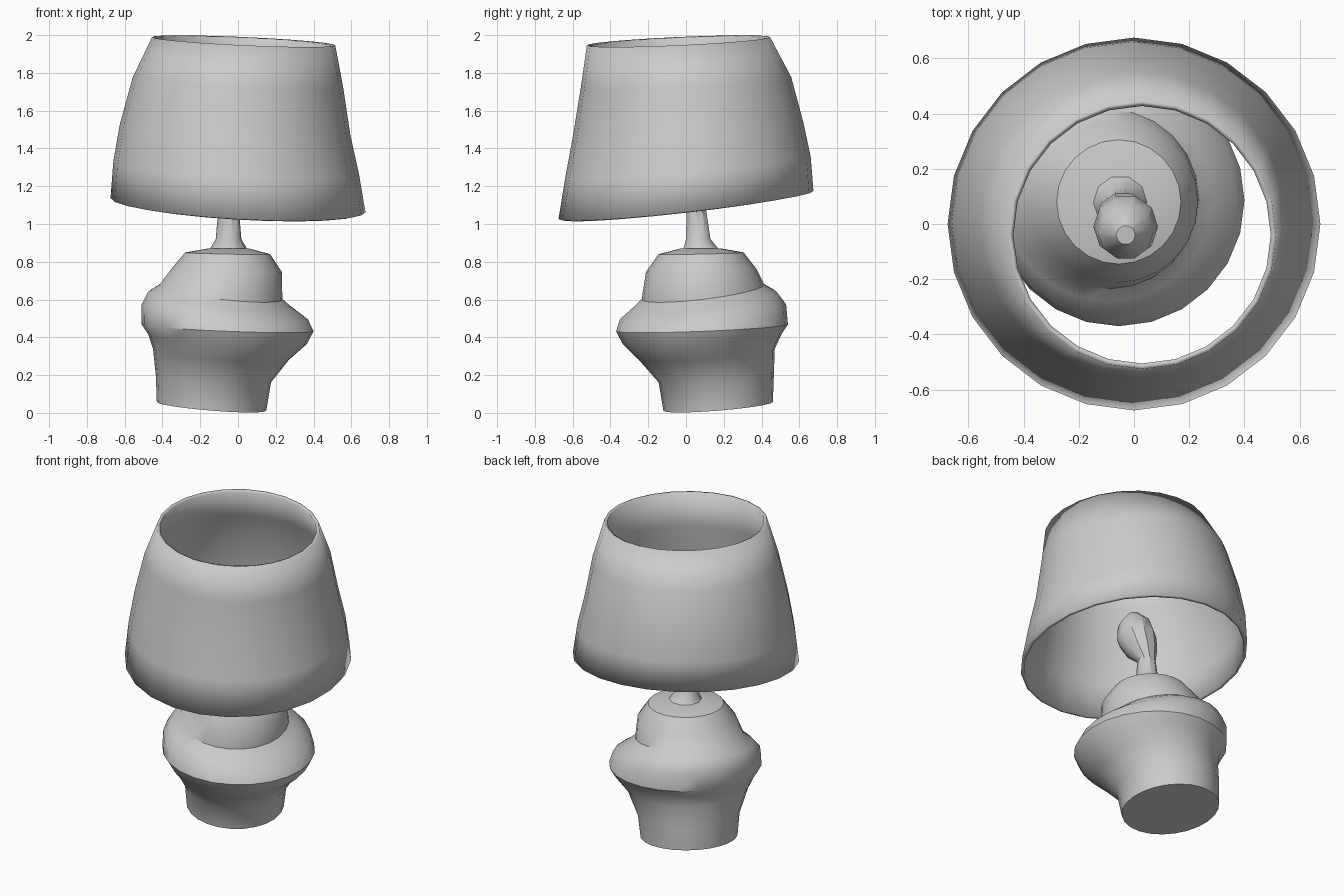
import bpy, bmesh
from math import cos, sin, pi, radians


def loft(name, rings, sides, cap_bottom=False, cap_top=False, thickness=0, angle=35):
    """Skin tilted circles: (centre x, centre y, z, radius, x slope, y slope)."""
    bm = bmesh.new()
    loops = []
    for cx, cy, z, r, sx, sy in rings:
        loop = []
        for i in range(sides):
            a = 2 * pi * i / sides
            dx, dy = r * cos(a), r * sin(a)
            loop.append(bm.verts.new((cx + dx, cy + dy, z + sx * dx + sy * dy)))
        loops.append(loop)
    for lo, hi in zip(loops, loops[1:]):
        for i in range(sides):
            j = (i + 1) % sides
            bm.faces.new((lo[i], lo[j], hi[j], hi[i]))
    if cap_bottom:
        bm.faces.new(loops[0][::-1])
    if cap_top:
        bm.faces.new(loops[-1])
    mesh = bpy.data.meshes.new(name)
    bm.to_mesh(mesh)
    bm.free()
    obj = bpy.data.objects.new(name, mesh)
    bpy.context.collection.objects.link(obj)
    if thickness:
        mod = obj.modifiers.new("wall", 'SOLIDIFY')
        mod.thickness = thickness
        mod.offset = -1
    bpy.context.view_layer.objects.active = obj
    obj.select_set(True)
    bpy.ops.object.shade_smooth_by_angle(angle=radians(angle))
    obj.select_set(False)
    return obj


# Lampshade: thin, slightly bulging tapered shell, open at both ends
loft("lampshade", [
    (0.00, 0.00, 1.100, 0.675, -0.055, 0.11),
    (-0.01, 0.01, 1.30, 0.65, -0.05, 0.09),
    (-0.015, 0.01, 1.50, 0.61, -0.05, 0.07),
    (0.00, 0.00, 1.75, 0.557, -0.05, 0.05),
    (0.03, -0.04, 1.968, 0.485, -0.045, 0.045),
], 24, thickness=0.02)

# Pot-bellied base with a leaning foot, belly and stepped shoulder
loft("lamp_base", [
    (-0.14, 0.17, 0.035, 0.29, -0.08, 0.08),
    (-0.13, 0.16, 0.18, 0.305, -0.06, 0.06),
    (-0.09, 0.11, 0.31, 0.36, -0.08, 0.08),
    (-0.055, 0.085, 0.39, 0.42, -0.06, 0.06),
    (-0.055, 0.085, 0.45, 0.455, -0.04, 0.04),
    (-0.07, 0.09, 0.535, 0.44, -0.09, 0.09),
    (-0.095, 0.10, 0.60, 0.38, -0.11, 0.11),
    (-0.09, 0.09, 0.64, 0.325, -0.12, 0.12),
    (-0.06, 0.08, 0.755, 0.292, -0.03, 0.03),
    (-0.055, 0.08, 0.845, 0.225, -0.02, 0.02),
    (-0.05, 0.08, 0.87, 0.11, 0.0, 0.0),
], 24, cap_bottom=True, cap_top=True)

# Thin neck flaring out of the base
loft("neck", [
    (-0.05, 0.08, 0.865, 0.10, 0, 0),
    (-0.05, 0.065, 0.92, 0.068, 0, 0),
    (-0.05, 0.055, 1.07, 0.055, 0, 0),
], 10)

# Faceted bulb leaning forward inside the shade
loft("bulb", [
    (-0.05, 0.055, 1.07, 0.055, 0, 0),
    (-0.04, 0.02, 1.15, 0.095, 0, 0.2),
    (-0.03, -0.01, 1.24, 0.117, 0, 0.2),
    (-0.03, -0.03, 1.34, 0.10, 0, 0.2),
    (-0.03, -0.04, 1.42, 0.035, 0, 0.1),
], 10, cap_top=True)
